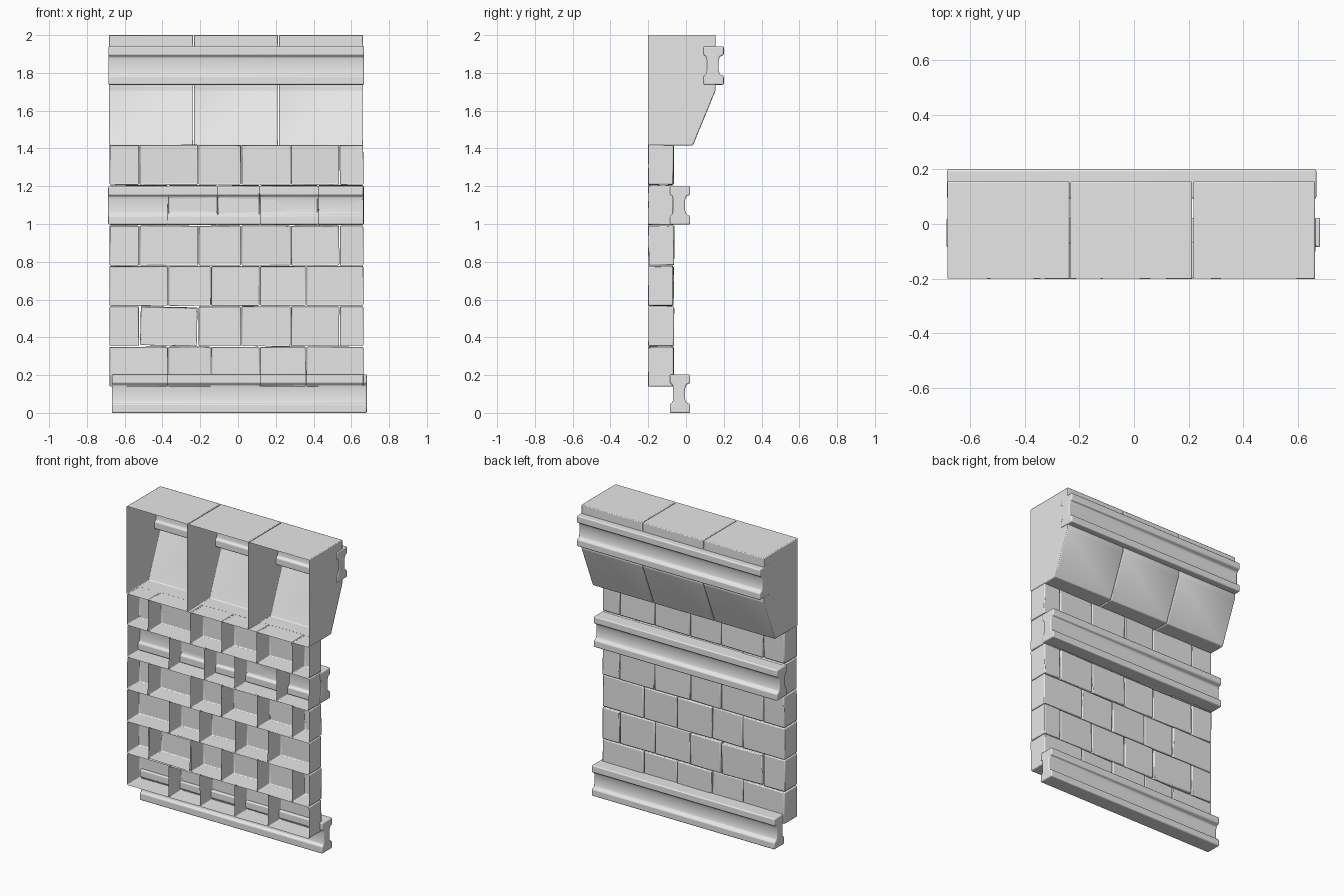
import bpy, bmesh, math, random
from mathutils import Vector

random.seed(4)
if "Cube" in bpy.data.objects:
    bpy.data.objects.remove(bpy.data.objects["Cube"], do_unlink=True)

stone = bpy.data.materials.new("light_grey")
stone.use_nodes = True
GREY = (0.8, 0.8, 0.8, 1)
stone.diffuse_color = GREY
stone.node_tree.nodes["Principled BSDF"].inputs["Base Color"].default_value = GREY


def extrude_x(name, profile, x0, x1, bevel, segments=2, open_front=False):
    """Extrude a (y, z) profile along x; open_front drops the face on the lowest y."""
    ys, zs = zip(*profile)
    centre = Vector(((x0 + x1) / 2, (min(ys) + max(ys)) / 2, (min(zs) + max(zs)) / 2))
    bm = bmesh.new()
    ends = [[bm.verts.new(Vector((x, y, z)) - centre) for y, z in profile] for x in (x0, x1)]
    for ring in ends:
        bm.faces.new(ring)
    n = len(profile)
    for i in range(n):
        j = (i + 1) % n
        bm.faces.new((ends[0][i], ends[0][j], ends[1][j], ends[1][i]))
    bmesh.ops.recalc_face_normals(bm, faces=bm.faces)
    if open_front:
        front = [f for f in bm.faces if f.normal.y < -0.99]
        bmesh.ops.delete(bm, geom=front, context='FACES_ONLY')
    mesh = bpy.data.meshes.new(name)
    bm.to_mesh(mesh)
    bm.free()
    mesh.materials.append(stone)
    ob = bpy.data.objects.new(name, mesh)
    ob.location = centre
    bpy.context.collection.objects.link(ob)
    mod = ob.modifiers.new("soft_edges", 'BEVEL')
    mod.width = bevel
    mod.segments = segments
    mod.limit_method = 'ANGLE'
    mod.angle_limit = math.radians(20)
    bpy.ops.object.select_all(action='DESELECT')
    ob.select_set(True)
    bpy.context.view_layer.objects.active = ob
    bpy.ops.object.shade_smooth_by_angle(angle=math.radians(40))
    return ob


# Courses of hollow bricks, open to the front
FRONT, BACK, GAP = -0.198, -0.067, 0.002
wide = [-0.682, -0.37, -0.143, 0.115, 0.36, 0.665]
split = [-0.682, -0.523, -0.21, 0.017, 0.28, 0.537, 0.665]
shifted = [-0.68, -0.37, -0.109, 0.115, 0.423, 0.665]
base, course = 0.138, 0.2137
for row, joints in enumerate([wide, split, wide, split, shifted, split]):
    z0 = base + row * course + GAP
    z1 = z0 + course - 2 * GAP
    for col, (a, b) in enumerate(zip(joints, joints[1:])):
        back = BACK + random.uniform(-0.003, 0.004)
        profile = [(FRONT, z0), (back, z0), (back, z1), (FRONT, z1)]
        brick = extrude_x(f"brick_{row + 1}_{col + 1}", profile, a + GAP, b - GAP, 0.006,
                          open_front=True)
        # Slight hand-laid tilt, with one clearly crooked brick
        roll = 0.022 if (row, col) == (1, 1) else random.uniform(-0.006, 0.006)
        brick.rotation_euler = (random.uniform(-0.02, 0.02), roll, random.uniform(-0.015, 0.015))
        if (row, col) == (1, 1):
            brick.scale = (0.97, 1, 0.97)

# Three hollow overhanging cap blocks
cap = [(-0.2, 1.416), (0.037, 1.416), (0.156, 1.705), (0.156, 2.0), (-0.2, 2.0)]
for i in range(3):
    x0 = -0.685 + i * 0.45
    extrude_x(f"cap_block_{i + 1}", cap, x0 + GAP, x0 + 0.45 - GAP, 0.005, open_front=True)

# Horizontal rails: thick flanges with a curved groove on both sides
lower = [(0, 0.048), (0, 0), (0.107, 0), (0.107, 0.046), (0.087, 0.054), (0.08, 0.075)]
inner = [(0.017, 0.075), (0.013, 0.054)]
half = inner + lower
HEIGHT = 0.204
right_half = lower[2:]
left_half = inner + lower[:2]
rail = (left_half + right_half
        + [(y, HEIGHT - z) for y, z in reversed(right_half)]
        + [(y, HEIGHT - z) for y, z in reversed(left_half)])
for name, y, z, x0, x1 in [("bottom_rail", -0.085, 0, -0.668, 0.682),
                           ("middle_rail", -0.085, 0.997, -0.687, 0.667),
                           ("top_rail", 0.093, 1.737, -0.685, 0.668)]:
    extrude_x(name, [(y + p, z + q) for p, q in rail], x0, x1, 0.007, 3)
